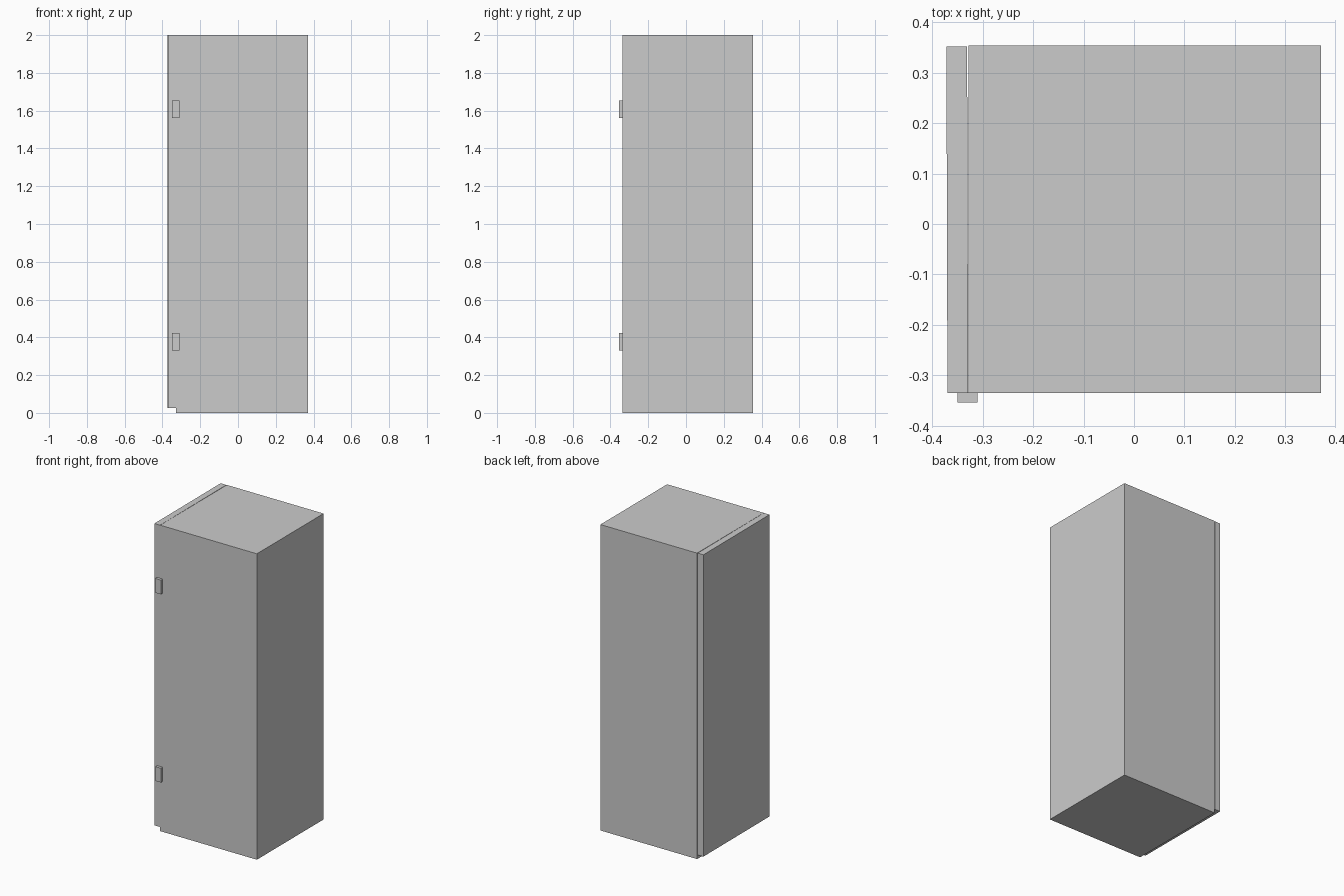
import bpy, bmesh
from mathutils import Matrix, Vector

if "Cube" in bpy.data.objects:
    bpy.data.objects.remove(bpy.data.objects["Cube"])


def box(name, lo, hi, pivot=None, angle=0.0):
    """Axis-aligned box from two corners, optionally swung about a vertical pivot."""
    lo, hi = Vector(lo), Vector(hi)
    bm = bmesh.new()
    bmesh.ops.create_cube(bm, size=1)
    bmesh.ops.scale(bm, vec=hi - lo, verts=bm.verts)
    bmesh.ops.translate(bm, vec=(lo + hi) / 2, verts=bm.verts)
    if pivot:
        bmesh.ops.rotate(bm, cent=pivot, matrix=Matrix.Rotation(angle, 3, 'Z'), verts=bm.verts)
    mesh = bpy.data.meshes.new(name)
    bm.to_mesh(mesh)
    bm.free()
    obj = bpy.data.objects.new(name, mesh)
    bpy.context.collection.objects.link(obj)
    return obj


# Cabinet body
box("cabinet_body", (-0.328, -0.335, 0), (0.371, 0.354, 2))

# Door on the left side, a hair ajar at its back edge and raised off the floor
box("door", (-0.370, -0.335, 0.027), (-0.329, 0.352, 2),
    pivot=(-0.329, -0.335, 0), angle=0.003)

# Hinge blocks on the front face, bridging door and body
for name, z in (("lower_hinge", 0.33), ("upper_hinge", 1.56)):
    box(name, (-0.35, -0.354, z), (-0.31, -0.334, z + 0.093))
